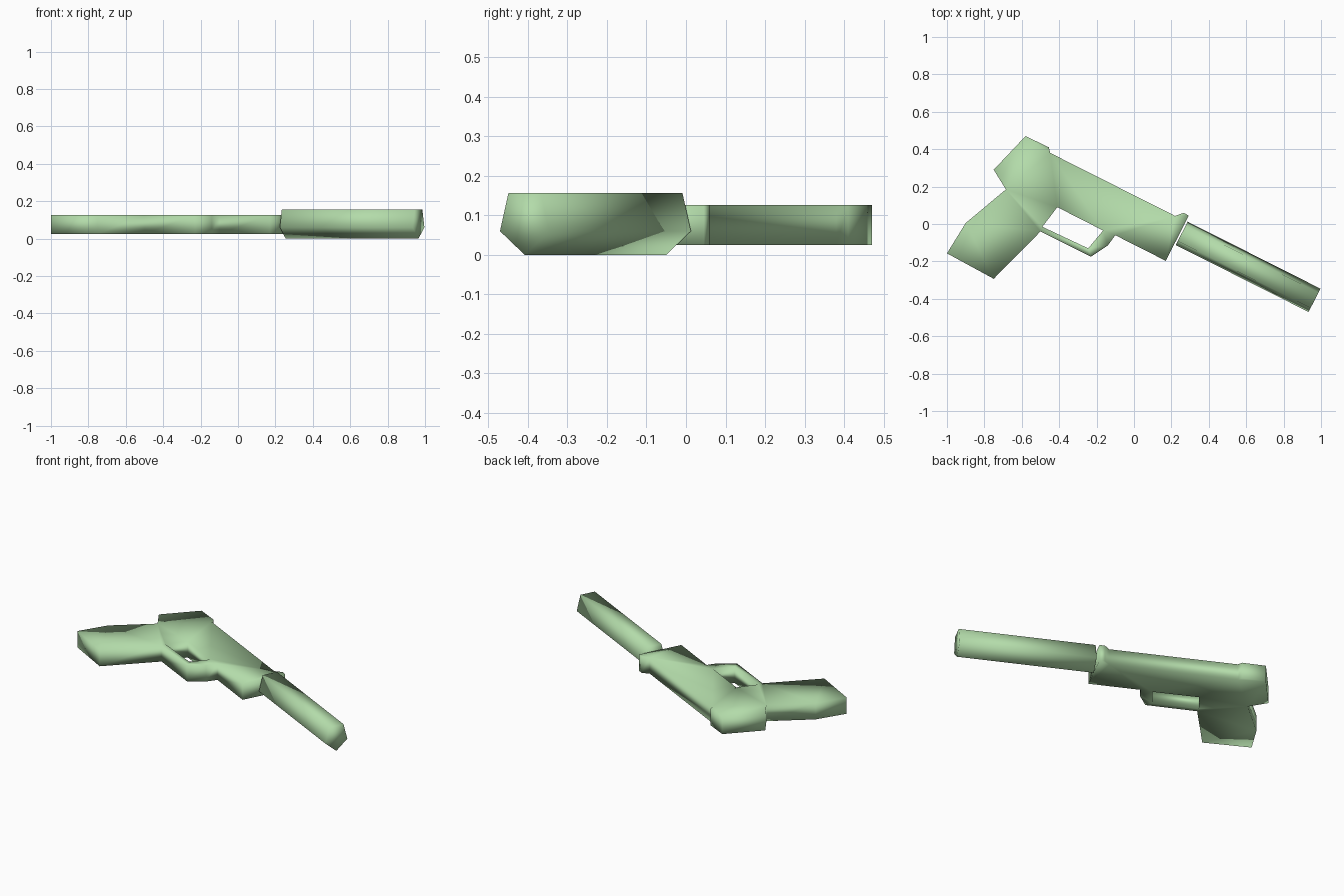
import bpy, bmesh
from mathutils import Vector

old = bpy.data.objects.get("Cube")
if old:
    bpy.data.objects.remove(old, do_unlink=True)

# One flat colour for everything
green = bpy.data.materials.new("pale_green")
green.use_nodes = True
colour = (0.45, 0.71, 0.40, 1)
green.diffuse_color = colour
green.node_tree.nodes["Principled BSDF"].inputs["Base Color"].default_value = colour


def finish(name, bm):
    """Turn a bmesh into a smooth-shaded object."""
    bmesh.ops.recalc_face_normals(bm, faces=bm.faces[:])
    for face in bm.faces:
        face.smooth = True
    mesh = bpy.data.meshes.new(name)
    bm.to_mesh(mesh)
    bm.free()
    mesh.materials.append(green)
    obj = bpy.data.objects.new(name, mesh)
    bpy.context.collection.objects.link(obj)
    return obj


def plate(name, loops, z0, z1):
    """Extrude an outline, with any holes, between two heights."""
    bm = bmesh.new()
    edges = []
    for loop in loops:
        verts = [bm.verts.new((x, y, z0)) for x, y in loop]
        edges += [bm.edges.new((a, b)) for a, b in zip(verts, verts[1:] + verts[:1])]
    bmesh.ops.triangle_fill(bm, edges=edges, use_beauty=True, normal=(0, 0, 1))
    base = bm.faces[:]
    ret = bmesh.ops.extrude_face_region(bm, geom=base, use_keep_orig=True)
    top = [v for v in ret["geom"] if isinstance(v, bmesh.types.BMVert)]
    bmesh.ops.translate(bm, verts=top, vec=(0, 0, z1 - z0))
    return finish(name, bm)


def prism(name, section, start, end):
    """Sweep a (sideways, height) section along a level line."""
    start, end = Vector(start), Vector(end)
    along = (end - start).normalized()
    side = Vector((-along.y, along.x, 0))
    bm = bmesh.new()
    rings = [[bm.verts.new(p + side * u + Vector((0, 0, z))) for u, z in section]
             for p in (start, end)]
    for ring in rings:
        bm.faces.new(ring)
    count = len(section)
    for i in range(count):
        j = (i + 1) % count
        bm.faces.new((rings[0][i], rings[0][j], rings[1][j], rings[1][i]))
    return finish(name, bm)


# Slide, rear hammer, front sight, trigger guard and grip in one slab
outline = [(-0.58, 0.47), (-0.455, 0.41), (-0.448, 0.38), (0.22, 0.043),
           (0.265, 0.06), (0.293, 0.045), (0.17, -0.197), (-0.10, -0.06),
           (-0.14, -0.115), (-0.23, -0.175), (-0.50, -0.04), (-0.75, -0.293),
           (-1.0, -0.157), (-0.90, 0.005), (-0.685, 0.185), (-0.75, 0.29)]
guard_hole = [(-0.41, 0.09), (-0.165, -0.035), (-0.245, -0.13), (-0.49, -0.015)]
plate("body", [outline, guard_hole], 0.025, 0.126)

# Five-sided barrel extension with its point facing down
half = [(0.07, 0.06), (0.046, 0.156)]
section = [(0, 0)] + half + [(-u, z) for u, z in reversed(half)]
prism("barrel_tube", section, (0.255, -0.05, 0), (0.965, -0.408, 0))
